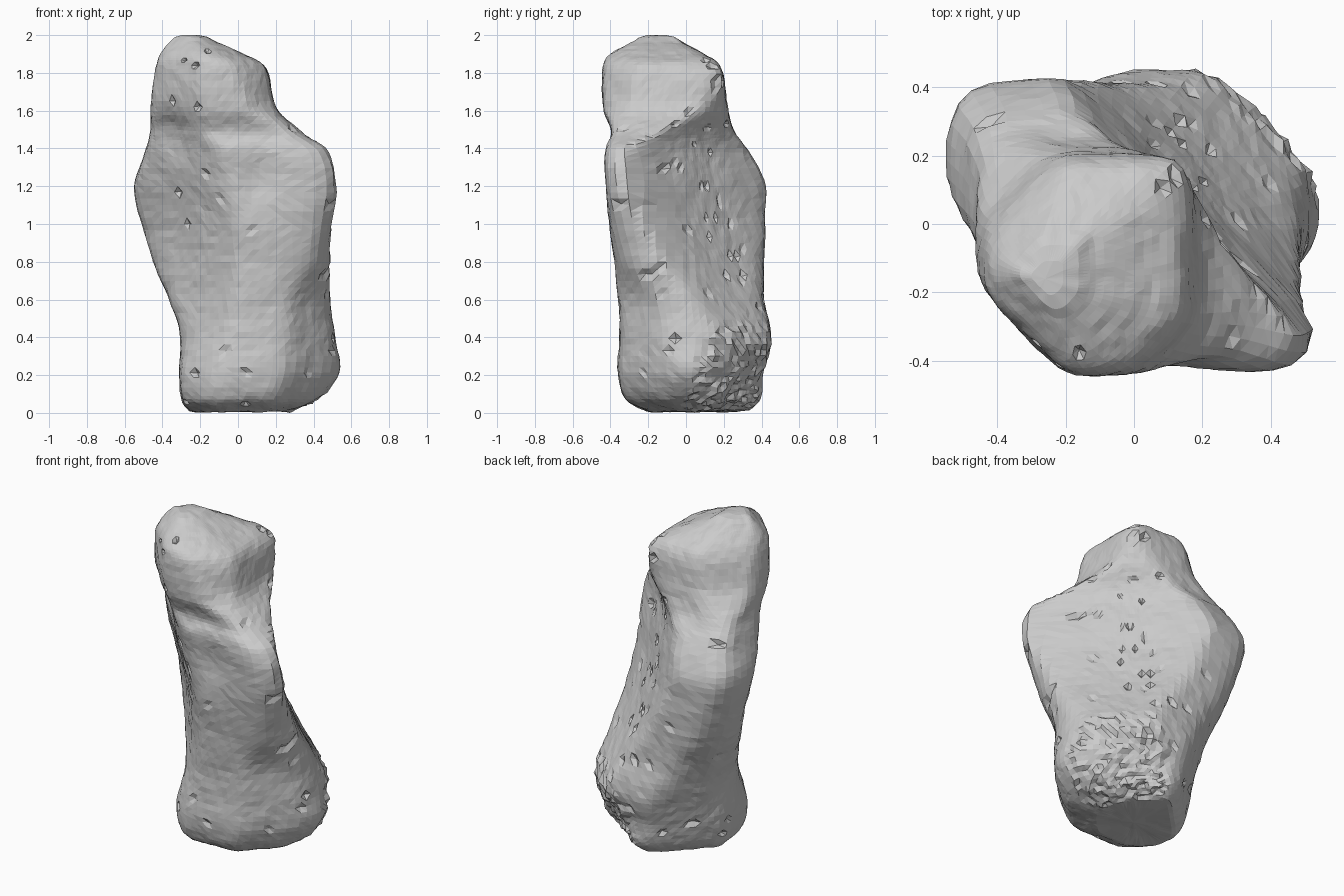
import bpy, bmesh, math, random
from mathutils import Vector, noise

if "Cube" in bpy.data.objects:
    bpy.data.objects.remove(bpy.data.objects["Cube"])

random.seed(4)
SEGMENTS, STEPS, SHARP = 72, 6, 14

# Section profile: height, then reach from the axis in 8 directions
# (right, back right, back, back left, left, front left, front, front right)
SECTIONS = [
    (0.02, .27, .29, .35, .23, .26, .24, .21, .23),
    (0.08, .42, .39, .41, .28, .30, .33, .32, .36),
    (0.22, .54, .46, .425, .315, .315, .345, .36, .42),
    (0.40, .515, .485, .455, .37, .305, .295, .355, .43),
    (0.60, .495, .38, .415, .43, .365, .27, .36, .44),
    (0.80, .495, .28, .415, .52, .455, .27, .38, .52),
    (1.00, .51, .21, .42, .585, .515, .29, .41, .59),
    (1.20, .545, .165, .42, .635, .555, .335, .435, .65),
    (1.38, .505, .13, .335, .57, .495, .375, .44, .61),
    (1.49, .34, .14, .255, .46, .465, .405, .40, .48),
    (1.62, .20, .20, .22, .35, .465, .45, .44, .355),
    (1.82, .15, .235, .19, .28, .44, .455, .445, .30),
    (1.90, .03, .05, .10, .23, .41, .43, .40, .20),
    (1.97, -.13, -.12, -.03, .17, .36, .365, .28, .06),
]
DIRS = [Vector((math.cos(k * math.pi / 4), math.sin(k * math.pi / 4))) for k in range(8)]

# Hollows: centre, radius, depth (neck, front between shoulder and head, broken heel)
HOLLOWS = [
    (Vector((-.34, -.2, 1.5)), .12, .035),
    (Vector((.10, -.42, 1.25)), .17, .045),
    (Vector((.22, .36, .15)), .15, .045),
]


def catmull(a, b, c, d, t):
    return [0.5 * (2 * q + (r - p) * t + (2 * p - 5 * q + 4 * r - s) * t * t
                   + (3 * q - p - 3 * r + s) * t ** 3) for p, q, r, s in zip(a, b, c, d)]


def section_ring(row):
    """Rounded outline that touches all eight reach lines."""
    z, h = row[0], row[1:]
    centre = Vector(((h[0] - h[4]) / 2, (h[2] - h[6]) / 2))
    local = [max(0.03, h[k] - centre.dot(DIRS[k])) for k in range(8)]
    ring = []
    for i in range(SEGMENTS):
        a = 2 * math.pi * i / SEGMENTS
        d = Vector((math.cos(a), math.sin(a)))
        total = sum((max(0, d.dot(DIRS[k])) / local[k]) ** SHARP for k in range(8))
        p = centre + d * total ** (-1 / SHARP)
        ring.append((p.x, p.y, z))
    return ring


# Smoothly interpolated sections
rows = []
last = len(SECTIONS) - 1
for i in range(last):
    quad = [SECTIONS[min(max(i + o, 0), last)] for o in (-1, 0, 1, 2)]
    rows += [catmull(*quad, s / STEPS) for s in range(STEPS)]
rows.append(SECTIONS[last])

# Skin the sections and close both ends
bm = bmesh.new()
rings = [[bm.verts.new(p) for p in section_ring(r)] for r in rows]
for low, high in zip(rings, rings[1:]):
    for i in range(SEGMENTS):
        j = (i + 1) % SEGMENTS
        bm.faces.new((low[i], low[j], high[j], high[i]))


def close_end(ring, tip, flip, inner):
    centre = Vector(tip)
    prev = ring
    for f, z in inner:
        nxt = []
        for v in ring:
            p = centre.lerp(v.co, f)
            p.z = z
            nxt.append(bm.verts.new(p))
        for i in range(SEGMENTS):
            j = (i + 1) % SEGMENTS
            face = (prev[i], prev[j], nxt[j], nxt[i])
            bm.faces.new(face[::-1] if flip else face)
        prev = nxt
    end = bm.verts.new(centre)
    for i in range(SEGMENTS):
        face = (prev[i], prev[(i + 1) % SEGMENTS], end)
        bm.faces.new(face[::-1] if flip else face)


close_end(rings[-1], (-.26, -.16, 2.0), False, [(.75, 1.988), (.4, 1.998)])
close_end(rings[0], (.03, .03, .015), True, [(.9, .014), (.6, .015), (.3, .015)])
bm.normal_update()

# Weathering: hollows, gentle waves, scattered pits and the rough broken heel
offsets = {}
for v in bm.verts:
    c = v.co
    move = 0.006 * noise.noise(c * 7) + 0.005 * noise.noise(c * 22)
    for centre, radius, depth in HOLLOWS:
        move -= depth * math.exp(-(c - centre).length_squared / radius ** 2)
    u = (c.x + c.y) / math.sqrt(2)
    heel = (c - Vector((.32, .26, .2))).length < 0.3
    if heel and u > 0.2 and c.z > 0.016:
        move += 0.02 * noise.noise(c * 18) + random.uniform(-0.012, 0.006)
    elif c.z > 0.04 and random.random() < (0.03 if u > 0.1 else 0.006):
        move -= random.uniform(0.01, 0.025)
    offsets[v] = v.normal * move
for v, d in offsets.items():
    v.co += d
    v.co.z = min(max(v.co.z, 0), 2)
bmesh.ops.triangulate(bm, faces=bm.faces[:])

# Sit exactly on the ground
lowest = min(v.co.z for v in bm.verts)
for v in bm.verts:
    v.co.z -= lowest * max(0, 1 - v.co.z)

mesh = bpy.data.meshes.new("weathered_stone")
bm.to_mesh(mesh)
bm.free()
stone = bpy.data.objects.new("weathered_stone", mesh)
bpy.context.collection.objects.link(stone)
